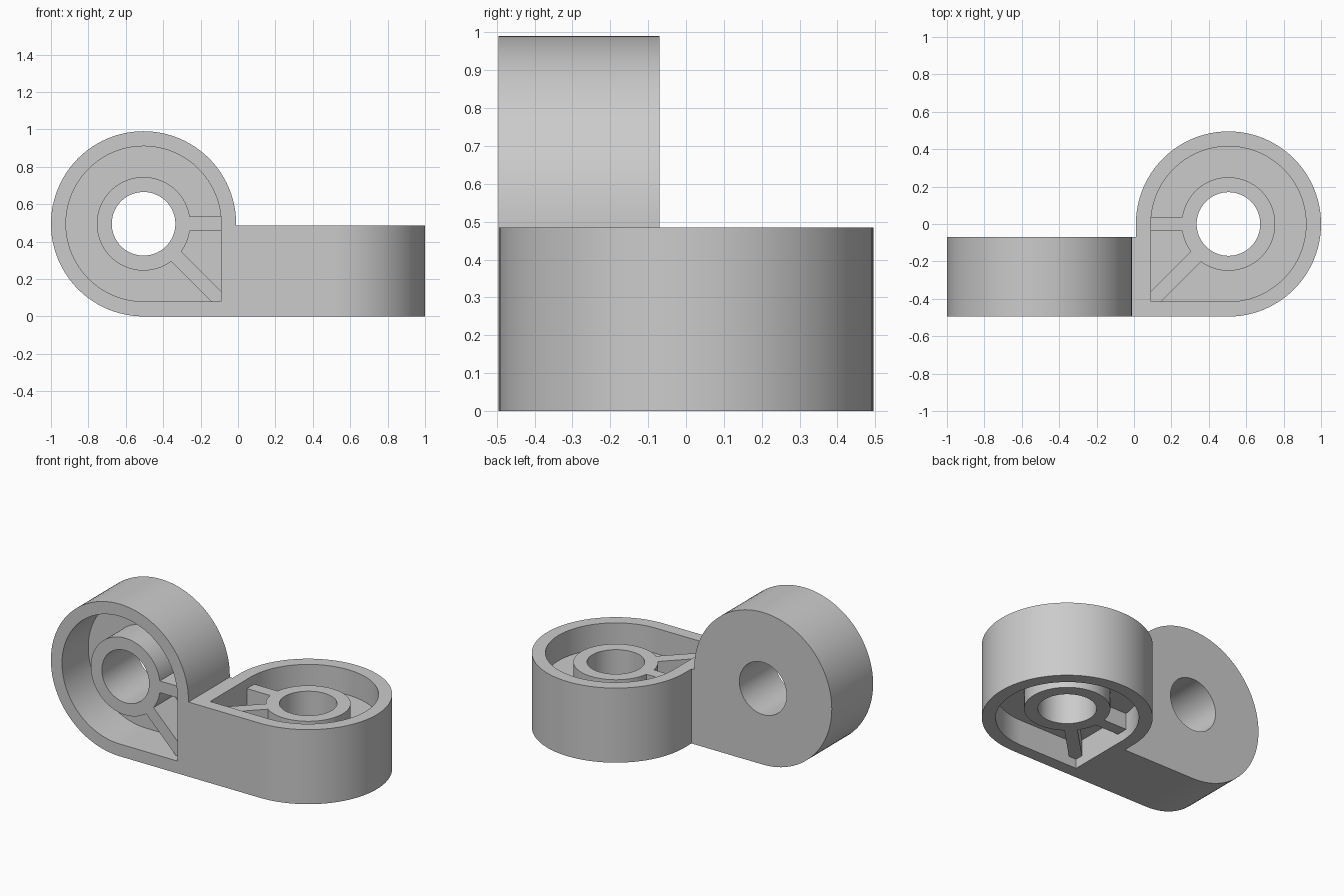
import bpy, bmesh, math
from mathutils import Matrix, Vector

if "Cube" in bpy.data.objects:
    bpy.data.objects.remove(bpy.data.objects["Cube"])

R_OUT, R_POCKET, R_HUB, R_HOLE = 0.495, 0.415, 0.25, 0.17
N = 96  # segments per full circle

# Local frame of an eye: centre at origin, square corner towards (-u, -v), w = depth
RIGHT = Matrix(((1, 0, 0, 0.505), (0, 1, 0, 0), (0, 0, 1, 0), (0, 0, 0, 1)))
LEFT = Matrix(((-1, 0, 0, -0.505), (0, 0, 1, -0.495), (0, 1, 0, 0.495), (0, 0, 0, 1)))

grey = bpy.data.materials.new("plain grey")
grey.diffuse_color = (0.6, 0.6, 0.6, 1)
grey.use_nodes = True
grey.node_tree.nodes["Principled BSDF"].inputs["Base Color"].default_value = grey.diffuse_color


def prism(name, points, w0, w1, frame):
    """Extrude a 2D profile from w0 to w1 in the given frame."""
    bm = bmesh.new()
    face = bm.faces.new([bm.verts.new((u, v, w0)) for u, v in points])
    out = bmesh.ops.extrude_face_region(bm, geom=[face])
    top = [g for g in out["geom"] if isinstance(g, bmesh.types.BMVert)]
    bmesh.ops.translate(bm, verts=top, vec=(0, 0, w1 - w0))
    bmesh.ops.transform(bm, matrix=frame, verts=bm.verts)
    bmesh.ops.recalc_face_normals(bm, faces=bm.faces)
    mesh = bpy.data.meshes.new(name)
    bm.to_mesh(mesh)
    bm.free()
    mesh.materials.append(grey)
    obj = bpy.data.objects.new(name, mesh)
    bpy.context.collection.objects.link(obj)
    return obj


def arc(r, a0, a1):
    n = round(N * (a1 - a0) / 360)
    return [(r * math.cos(math.radians(a0 + (a1 - a0) * i / n)),
             r * math.sin(math.radians(a0 + (a1 - a0) * i / n))) for i in range(n + 1)]


def teardrop(r):
    """Three quarters of a circle plus one square corner."""
    return arc(r, -90, 180) + [(-r, -r)]


def circle(r):
    return arc(r, 0, 360)[:-1]


def bar(angle, r0, r1, half):
    """Rectangle running outwards from the centre."""
    d = Vector((math.cos(angle), math.sin(angle)))
    s = Vector((-d.y, d.x)) * half
    return [tuple(p) for p in (d * r0 - s, d * r1 - s, d * r1 + s, d * r0 + s)]


def combine(target, tool, operation):
    mod = target.modifiers.new("combine", "BOOLEAN")
    mod.operation, mod.solver, mod.object = operation, "EXACT", tool
    bpy.context.view_layer.objects.active = target
    bpy.ops.object.modifier_apply(modifier=mod.name)
    bpy.data.objects.remove(tool)


# Solid eyes and the block that joins them
body = prism("double_eye_bracket", teardrop(R_OUT), 0, 0.485, RIGHT)
combine(body, prism("left_eye", teardrop(R_OUT), 0, 0.425, LEFT), "UNION")
combine(body, prism("joint", [(-0.1, -0.495), (0.05, -0.495), (0.05, -0.07), (-0.1, -0.07)],
                    0, 0.485, Matrix.Identity(4)), "UNION")

# Pockets: (frame, open end, floor, hub face, hub root)
pockets = [
    (LEFT, -0.1, 0.27, 0.06, 0.30),
    (RIGHT, 0.6, 0.32, 0.425, 0.29),
    (RIGHT, -0.1, 0.165, 0.06, 0.19),
]
for frame, mouth, floor, face, root in pockets:
    lo, hi = sorted((mouth, floor))
    combine(body, prism("pocket", teardrop(R_POCKET), lo, hi, frame), "DIFFERENCE")

# Hubs with one straight and one diagonal rib
for frame, mouth, floor, face, root in pockets:
    lo, hi = sorted((face, root))
    hub = prism("hub", circle(R_HUB), lo, hi, frame)
    combine(hub, prism("rib", bar(math.pi, 0.2, 0.45, 0.038), lo, hi, frame), "UNION")
    combine(hub, prism("rib", bar(math.pi * 1.25, 0.2, 0.63, 0.038), lo, hi, frame), "UNION")
    combine(body, hub, "UNION")

# Through holes
for frame in (LEFT, RIGHT):
    combine(body, prism("hole", circle(R_HOLE), -0.1, 0.6, frame), "DIFFERENCE")

# Smooth curved walls, keep edges sharp
bpy.ops.object.select_all(action="DESELECT")
body.select_set(True)
bpy.context.view_layer.objects.active = body
bpy.ops.object.shade_smooth_by_angle(angle=math.radians(30))
